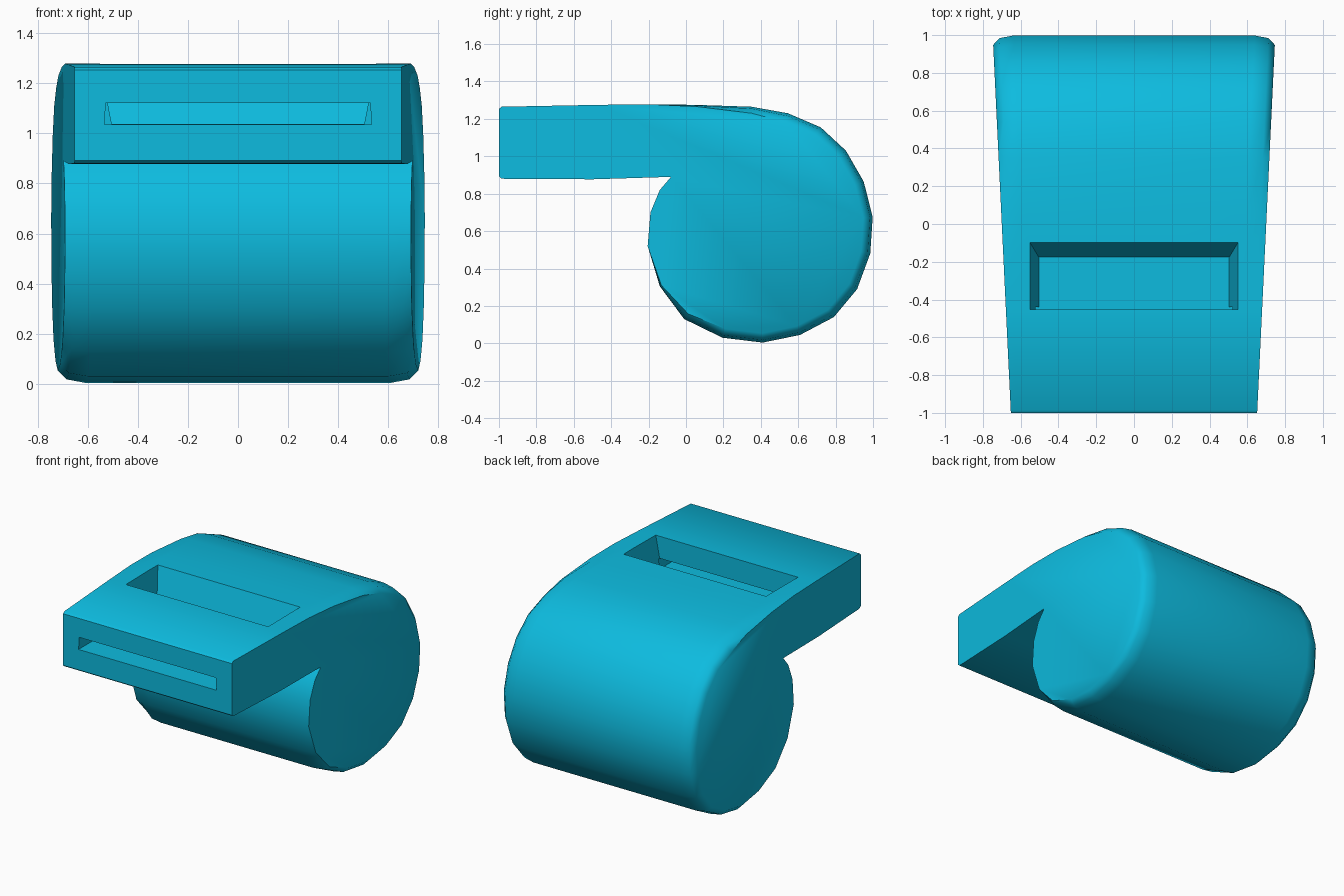
import bpy, bmesh, math

cube = bpy.data.objects.get("Cube")
if cube:
    bpy.data.objects.remove(cube, do_unlink=True)

# Single plastic colour
blue = bpy.data.materials.new("cyan plastic")
blue.use_nodes = True
COLOUR = (0.004, 0.50, 0.74, 1)
blue.diffuse_color = COLOUR
blue.node_tree.nodes["Principled BSDF"].inputs["Base Color"].default_value = COLOUR


def loft(name, rings):
    """Skin a list of equal-length point rings and cap both ends."""
    bm = bmesh.new()
    loops = [[bm.verts.new(p) for p in ring] for ring in rings]
    n = len(loops[0])
    for a, b in zip(loops, loops[1:]):
        for i in range(n):
            j = (i + 1) % n
            bm.faces.new((a[i], a[j], b[j], b[i]))
    bm.faces.new(loops[0])
    bm.faces.new(loops[-1])
    bmesh.ops.recalc_face_normals(bm, faces=bm.faces)
    mesh = bpy.data.meshes.new(name)
    bm.to_mesh(mesh)
    bm.free()
    obj = bpy.data.objects.new(name, mesh)
    bpy.context.collection.objects.link(obj)
    mesh.materials.append(blue)
    return obj


def rect(x, y0, y1, z):
    return [(-x, y0, z), (x, y0, z), (x, y1, z), (-x, y1, z)]


# Side profile: y, z, amount of rim rounding (0 = sharp edge)
PROFILE = [
    (-1, 1.253, 0), (-0.985, 1.265, 0), (-0.47, 1.275, 0), (-0.2, 1.278, 0),
    (0.05, 1.275, 0.2), (0.35, 1.265, 0.7), (0.545, 1.23, 1), (0.72, 1.155, 1),
    (0.855, 1.03, 1), (0.95, 0.865, 1), (0.998, 0.675, 1), (0.985, 0.48, 1),
    (0.915, 0.29, 1), (0.79, 0.14, 1), (0.61, 0.045, 1), (0.41, 0.004, 1),
    (0.195, 0.03, 1), (-0.01, 0.13, 0.7), (-0.14, 0.305, 0.2), (-0.205, 0.52, 0),
    (-0.19, 0.70, 0), (-0.14, 0.82, 0), (-0.08, 0.89, 0), (-0.5, 0.877, 0),
    (-0.985, 0.88, 0), (-1, 0.892, 0)]
CENTRE = (0.39, 0.62)


def section(side, back, inset):
    """Profile ring set back from the tapered side and shrunk toward the drum axis."""
    ring = []
    for y, z, k in PROFILE:
        dy, dz = CENTRE[0] - y, CENTRE[1] - z
        s = inset * k / math.hypot(dy, dz)
        y, z = y + dy * s, z + dz * s
        ring.append((side * (0.70 + 0.048 * y - back), y, z))
    return ring


# Drum and mouthpiece as one tapered body with rounded rims
RIM = [(0, 0.05), (0.035, 0.014), (0.11, 0)]
body = loft("whistle_body", [section(-1, b, i) for b, i in RIM]
            + [section(1, b, i) for b, i in reversed(RIM)])

# Sound window with sloping sides and back, and the blowing slot leading to it
window = loft("window_cutter", [rect(0.504, -0.452, -0.176, 1.037),
                                rect(0.557, -0.452, -0.088, 1.31)])
slot = loft("slot_cutter", [rect(0.533, -1.1, -0.44, 1.035),
                            rect(0.528, -1.1, -0.44, 1.121)])

bpy.context.view_layer.objects.active = body
body.select_set(True)
for cutter in (window, slot):
    mod = body.modifiers.new(cutter.name, 'BOOLEAN')
    mod.operation = 'DIFFERENCE'
    mod.solver = 'EXACT'
    mod.object = cutter
    bpy.ops.object.modifier_apply(modifier=mod.name)
    bpy.data.objects.remove(cutter, do_unlink=True)

bpy.ops.object.select_all(action='DESELECT')
body.select_set(True)
bpy.ops.object.shade_smooth_by_angle(angle=math.radians(48))
